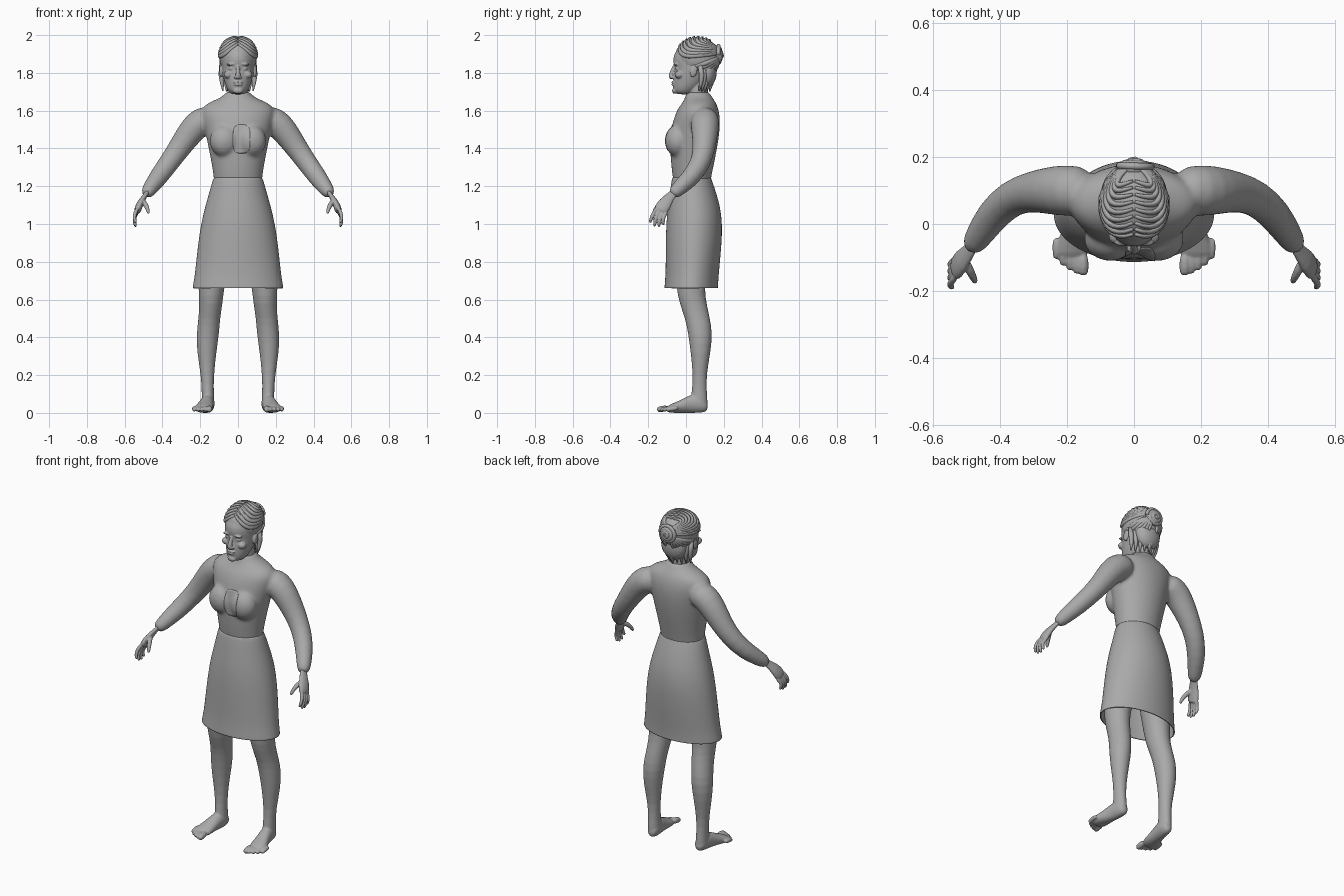
import bpy, bmesh, math
from mathutils import Vector, Matrix
from mathutils.bvhtree import BVHTree

if "Cube" in bpy.data.objects:
    bpy.data.objects.remove(bpy.data.objects["Cube"])

grey = bpy.data.materials.new("plain grey")
grey.use_nodes = True
grey.diffuse_color = (0.4, 0.4, 0.4, 1)
grey.node_tree.nodes["Principled BSDF"].inputs["Base Color"].default_value = (0.4, 0.4, 0.4, 1)


def loft(bm, rings, caps=True, n=32):
    """Skin elliptical rings given as (centre, half axis u, half axis v)."""
    loops = []
    for c, u, v in rings:
        angles = [2 * math.pi * i / n for i in range(n)]
        loops.append([bm.verts.new(c + u * math.cos(a) + v * math.sin(a)) for a in angles])
    for a, b in zip(loops, loops[1:]):
        for i in range(n):
            j = (i + 1) % n
            bm.faces.new((a[i], a[j], b[j], b[i]))
    if caps:
        bm.faces.new(loops[0][::-1])
        bm.faces.new(loops[-1])


def flat_ring(z, half, front, back, x=0):
    return (Vector((x, (front + back) / 2, z)), Vector((half, 0, 0)),
            Vector((0, (back - front) / 2, 0)))


def upright_ring(y, x, half, low, high):
    return (Vector((x, y, (low + high) / 2)), Vector((half, 0, 0)),
            Vector((0, 0, (high - low) / 2)))


def tube(bm, points, radii, side=(0, 1, 0), flat=1.0, n=16):
    """Round or flattened tube along a path."""
    pts = [Vector(p) for p in points]
    rings = []
    for i, p in enumerate(pts):
        t = (pts[min(i + 1, len(pts) - 1)] - pts[max(i - 1, 0)]).normalized()
        u = (Vector(side) - t * t.dot(Vector(side))).normalized()
        rings.append((p, u * radii[i], t.cross(u) * radii[i] * flat))
    loft(bm, rings, n=n)


def blob(bm, centre, size, tilt=0, axis='X'):
    m = Matrix.Translation(centre) @ Matrix.Rotation(tilt, 4, axis) @ Matrix.Diagonal((*size, 1))
    bmesh.ops.create_uvsphere(bm, u_segments=24, v_segments=16, radius=1, matrix=m)


def part(name, bm, mirror=False, subdiv=0, voxel=0, smooth=0, thick=0):
    bmesh.ops.recalc_face_normals(bm, faces=bm.faces)
    mesh = bpy.data.meshes.new(name)
    bm.to_mesh(mesh)
    bm.free()
    mesh.materials.append(grey)
    mesh.shade_smooth()
    ob = bpy.data.objects.new(name, mesh)
    bpy.context.collection.objects.link(ob)
    if mirror:
        ob.modifiers.new("mirror", 'MIRROR').use_mirror_merge = False
    if subdiv:
        ob.modifiers.new("subdivide", 'SUBSURF').levels = subdiv
        ob.modifiers["subdivide"].render_levels = subdiv
    if voxel:
        m = ob.modifiers.new("blend", 'REMESH')
        m.mode, m.voxel_size, m.use_smooth_shade = 'VOXEL', voxel, True
    if smooth:
        m = ob.modifiers.new("soften", 'SMOOTH')
        m.factor, m.iterations = 0.5, smooth
    if thick:
        m = ob.modifiers.new("thickness", 'SOLIDIFY')
        m.thickness, m.offset = thick, -1
    return ob


# Long-sleeved top: torso, chest and arms blended together
bm = bmesh.new()
loft(bm, [flat_ring(*r) for r in (
    (1.18, .125, -.06, .125), (1.23, .127, -.068, .13), (1.3, .136, -.078, .145),
    (1.4, .156, -.085, .165), (1.48, .172, -.085, .178), (1.56, .192, -.065, .182),
    (1.61, .195, -.045, .172), (1.64, .165, -.02, .16), (1.662, .105, -.008, .145),
    (1.685, .07, 0, .13), (1.705, .064, .002, .122))])
for s in (-1, 1):
    blob(bm, (s * .072, -.045, 1.44), (.078, .066, .085))
    tube(bm, [(s * x, y, z) for x, y, z in (
        (.12, .1, 1.565), (.2, .1, 1.545), (.25, .1, 1.49), (.305, .097, 1.41), (.365, .08, 1.325),
        (.42, .03, 1.25), (.46, -.03, 1.195), (.492, -.08, 1.15))],
        (.07, .08, .073, .062, .055, .052, .043, .034))
top = part("long_sleeved_top", bm, subdiv=1, voxel=.009, smooth=8)

# Skirt, open at the hem
bm = bmesh.new()
loft(bm, [flat_ring(*r) for r in (
    (1.245, .127, -.072, .132), (1.235, .134, -.076, .136), (1.15, .157, -.088, .166),
    (1.05, .186, -.102, .19), (.94, .206, -.107, .192), (.82, .22, -.107, .182),
    (.72, .23, -.109, .172), (.67, .24, -.114, .17), (.66, .24, -.114, .17))], caps=False, n=40)
part("skirt", bm, subdiv=1, thick=.006)

# Legs and bare feet
bm = bmesh.new()
loft(bm, [flat_ring(*r) for r in (
    (.92, .09, -.05, .13, .1), (.75, .078, -.055, .11, .13), (.66, .068, -.05, .098, .142),
    (.58, .061, -.035, .108, .143), (.5, .057, -.004, .127, .152), (.42, .06, .012, .14, .16),
    (.32, .051, .025, .13, .166), (.2, .034, .038, .107, .162), (.1, .031, .03, .11, .16),
    (.05, .035, .02, .116, .158), (.012, .03, .03, .11, .158))])
loft(bm, [upright_ring(*r) for r in (
    (.117, .157, .022, .008, .06), (.08, .157, .036, 0, .1), (.03, .163, .036, 0, .1),
    (-.02, .173, .042, 0, .072), (-.07, .183, .052, 0, .05), (-.105, .188, .048, .003, .036))])
for i in range(5):
    x, y = .152 + .02 * i, -.13 + .002 * i + .0025 * i * i
    tube(bm, ((x, y + .045, .026), (x, y, .022), (x - .001, y - .025, .013)),
         (.012, .0125, .01) if i else (.015, .018, .014), side=(1, 0, 0))
part("leg_and_foot", bm, mirror=True, subdiv=1, voxel=.005, smooth=2)

# Hands
bm = bmesh.new()
tube(bm, ((.475, -.055, 1.175), (.495, -.085, 1.145), (.515, -.108, 1.115), (.53, -.13, 1.08),
          (.533, -.14, 1.062)), (.024, .025, .037, .04, .033), flat=.5)
for i in range(4):
    y, z = -.165 + .018 * i, 1.078 - .006 * i
    drop = (.075, .088, .085, .068)[i]
    tube(bm, ((.529, y + .012, z + .01), (.547, y - .008, z - .3 * drop), (.55, y - .02 + .003 * i, z - .65 * drop),
              (.54, y - .026 + .006 * i, z - drop)), (.0105, .0105, .01, .0075), n=12)
tube(bm, ((.507, -.105, 1.125), (.49, -.14, 1.105), (.478, -.163, 1.08), (.473, -.175, 1.052)),
     (.014, .014, .011, .008), n=12)
part("hand", bm, mirror=True, subdiv=1, voxel=.0035, smooth=2)

# Head, neck and facial features
bm = bmesh.new()
loft(bm, [flat_ring(*r) for r in (
    (1.685, .03, -.045, .03), (1.7, .048, -.066, .05), (1.725, .062, -.069, .08),
    (1.755, .072, -.068, .11), (1.79, .081, -.066, .13), (1.825, .086, -.058, .14),
    (1.85, .087, -.068, .145), (1.89, .086, -.068, .145), (1.93, .075, -.045, .13),
    (1.96, .05, 0, .1))])
loft(bm, [flat_ring(*r) for r in ((1.64, .062, .012, .12), (1.7, .056, .01, .115), (1.78, .056, .01, .12))])
tube(bm, ((0, -.06, 1.845), (0, -.071, 1.81), (0, -.084, 1.782), (0, -.07, 1.768)),
     (.008, .011, .014, .013), side=(1, 0, 0))
blob(bm, (0, -.067, 1.75), (.027, .01, .006))
blob(bm, (0, -.066, 1.738), (.023, .011, .007))
blob(bm, (0, -.06, 1.705), (.026, .014, .016))
for s in (-1, 1):
    blob(bm, (s * .034, -.045, 1.823), (.017, .012, .01))
    blob(bm, (s * .035, -.054, 1.846), (.026, .012, .007), s * .12, 'Y')
    blob(bm, (s * .013, -.073, 1.777), (.009, .01, .008))
    blob(bm, (s * .052, -.036, 1.79), (.024, .024, .02))
    blob(bm, (s * .09, .04, 1.81), (.009, .02, .034), -.2)
part("head", bm, subdiv=1, voxel=.004, smooth=2)

# Hair: a cap covered with strands swept from the centre parting to the bun
centre, size = Vector((0, .06, 1.882)), Vector((.1, .118, .108))
bm = bmesh.new()
blob(bm, centre, size)
blob(bm, (0, .115, 1.81), (.078, .048, .085))
part("hair_cap", bm)


def strand(bm, start, middle, end, width):
    a, b, c = Vector(start), Vector(middle), Vector(end)
    path = []
    for k in range(13):
        t = k / 12
        d = a * (1 - t) ** 2 + b * (2 * t * (1 - t)) + c * t * t
        path.append(centre + d.normalized() * size)
    radii = [width * (.55 + .45 * math.sin(math.pi * k / 12)) for k in range(13)]
    tube(bm, path, radii, side=(.1, .3, 1), flat=.7, n=10)


bm = bmesh.new()
for i in range(9):
    f = i / 8
    angle = math.radians(140 - 85 * f)
    strand(bm, (.03, math.cos(angle), math.sin(angle)),
           (1.5 - .6 * f, -1.1 + 1.3 * f, -.25 + 1.0 * f), (.12, 1, .2 + .25 * f), .0125)
for i in range(6):
    f = i / 5
    strand(bm, (.9 - .75 * f, -.15 + .75 * f, -.45 - .35 * f),
           (1 - .7 * f, .7, -.2 - .3 * f), (.15, 1, .05), .013)
for i in range(5):
    x, y = .088 - .02 * i, .075 + .014 * i
    tube(bm, ((x, y, 1.84), (x + .002, y + .008, 1.79), (x - .004, y + .004, 1.745),
              (x - .008, y - .006, 1.705 - .004 * (i % 3))), (.012, .014, .011, .003), n=10)
part("hair_strands", bm, mirror=True)

# Coiled bun at the back
bm = bmesh.new()
blob(bm, (0, .165, 1.895), (.052, .03, .052))
coil = []
for k in range(61):
    a, r = k / 60 * 6 * math.pi, .052 * (1 - k / 64)
    coil.append((r * math.cos(a), .171 + .02 * k / 60, 1.895 + r * math.sin(a)))
tube(bm, coil, [.0105] * len(coil), n=10)
part("hair_bun", bm)

# Rounded chest patch laid on the top
bpy.context.view_layer.update()
surface = BVHTree.FromObject(top, bpy.context.evaluated_depsgraph_get())
bm = bmesh.new()
bmesh.ops.create_grid(bm, x_segments=12, y_segments=18, size=1)
for v in bm.verts:
    u, w = v.co.x, v.co.y
    x = .019 + .044 * u * (1 - .28 * abs(w) ** 6)
    z = 1.45 + .076 * w * (1 - .1 * abs(u) ** 4)
    hit = surface.ray_cast(Vector((x, -1, z)), Vector((0, 1, 0)))[0]
    v.co = (x, (hit.y if hit else -.09) - .003, z)
part("chest_patch", bm, thick=.004)
